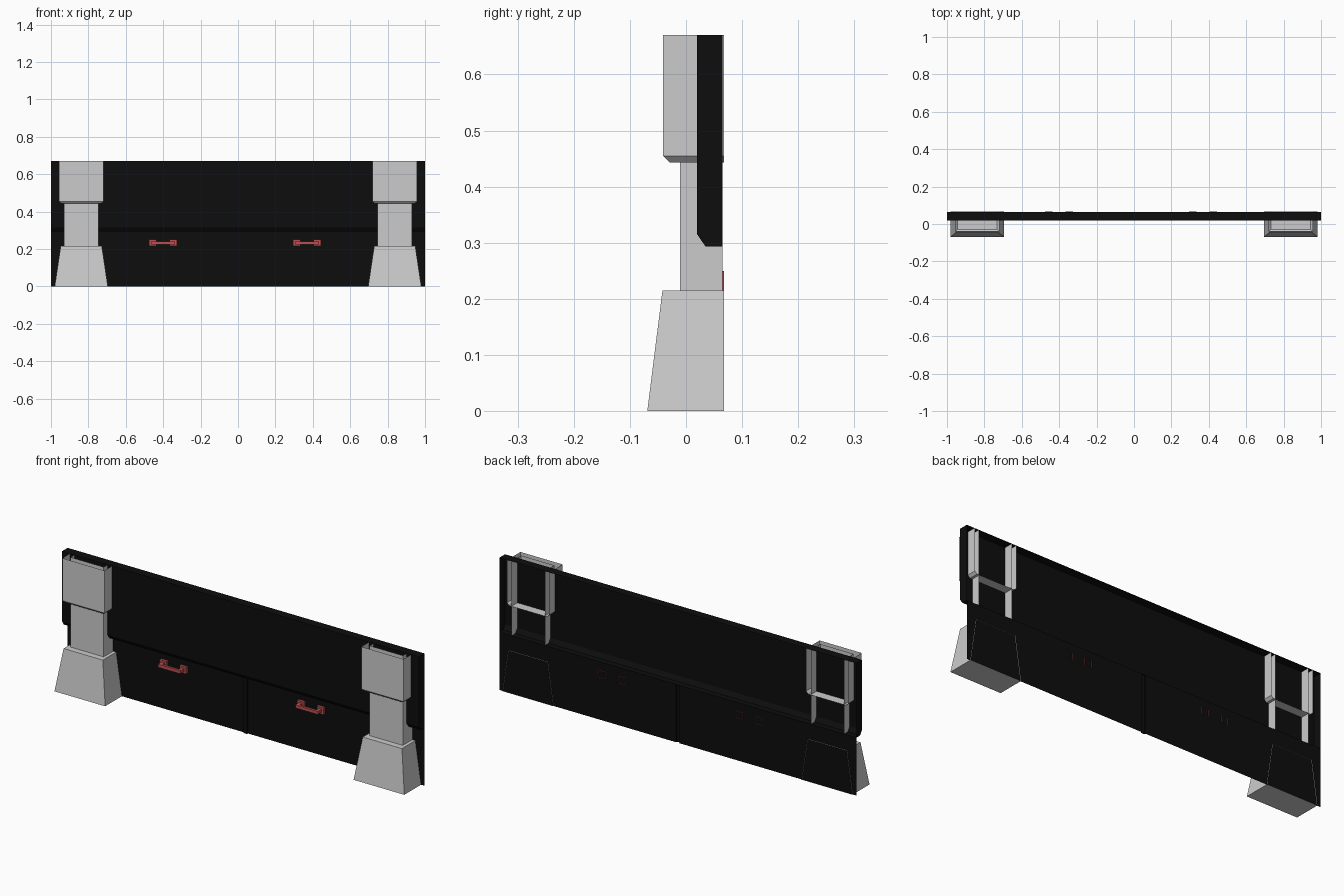
import bpy
import bmesh

cube = bpy.data.objects.get("Cube")
if cube:
    bpy.data.objects.remove(cube, do_unlink=True)


def material(name, color):
    m = bpy.data.materials.new(name)
    m.use_nodes = True
    m.diffuse_color = (*color, 1)
    bsdf = next(n for n in m.node_tree.nodes if n.type == 'BSDF_PRINCIPLED')
    bsdf.inputs["Base Color"].default_value = (*color, 1)
    bsdf.inputs["Roughness"].default_value = 0.8
    return m


BLACK = material("black", (0.004, 0.004, 0.004))
GREY = material("light grey", (0.6, 0.6, 0.6))
RED = material("red", (0.5, 0.08, 0.08))
BACK = 0.068    # rear edge of the pilasters
SHEET = 0.065   # plane of the lower doors


def finish(bm, name, mat):
    mesh = bpy.data.meshes.new(name)
    bm.to_mesh(mesh)
    bm.free()
    obj = bpy.data.objects.new(name, mesh)
    bpy.context.collection.objects.link(obj)
    mesh.materials.append(mat)
    return obj


def add_stack(bm, cx, levels, back, bottom=True, top=True):
    """Rectangular sections (half width, front y, z), open at the rear."""
    rings = [[bm.verts.new((cx + x, y, z)) for x, y in
              ((-w, back), (-w, front), (w, front), (w, back))]
             for w, front, z in levels]
    for low, high in zip(rings, rings[1:]):
        for i in range(3):
            bm.faces.new((low[i], low[i + 1], high[i + 1], high[i]))
    if bottom:
        bm.faces.new(rings[0][::-1])
    if top:
        bm.faces.new(rings[-1])


def stack(name, mat, cx, levels, back, bottom=True, top=True):
    bm = bmesh.new()
    add_stack(bm, cx, levels, back, bottom, top)
    return finish(bm, name, mat)


# Upper panel: hollow shell, open behind, with a chamfered lower front edge
stack("upper_panel", BLACK, 0,
      [(1, 0.035, 0.293), (1, 0.02, 0.315), (1, 0.02, 0.67)], SHEET)

# Lower doors: thin sheets either side of a narrow centre rib
bm = bmesh.new()
rib = ((-1, SHEET), (-0.01, SHEET), (-0.01, 0.058),
       (0.01, 0.058), (0.01, SHEET), (1, SHEET))
low = [bm.verts.new((x, y, 0)) for x, y in rib]
high = [bm.verts.new((x, y, 0.293)) for x, y in rib]
for i in range(len(rib) - 1):
    bm.faces.new((low[i], low[i + 1], high[i + 1], high[i]))
finish(bm, "lower_doors", BLACK)

# Pilasters: tapered base, open shaft and open-topped capital
for side, cx in (("right", -0.838), ("left", 0.838)):
    stack(side + "_pilaster_base", GREY, cx,
          [(0.142, -0.069, 0), (0.11, -0.042, 0.215)], BACK)
    stack(side + "_pilaster_shaft", GREY, cx,
          [(0.093, -0.011, 0.215), (0.093, -0.011, 0.67)], SHEET,
          bottom=False, top=False)
    stack(side + "_pilaster_capital", GREY, cx,
          [(0.106, -0.029, 0.443), (0.118, -0.041, 0.455),
           (0.118, -0.041, 0.67)], BACK, top=False)

# Handles: two mounting pads, two arms and a grip bar
for side, cx in (("right", -0.401), ("left", 0.369)):
    bm = bmesh.new()
    for offset in (-0.055, 0.055):
        add_stack(bm, cx + offset,
                  [(0.019, 0.052, 0.215), (0.019, 0.052, 0.25)], BACK)
        add_stack(bm, cx + offset,
                  [(0.008, 0.022, 0.225), (0.008, 0.022, 0.241)], 0.052)
    add_stack(bm, cx, [(0.063, 0.022, 0.225), (0.063, 0.022, 0.241)], 0.034)
    finish(bm, side + "_handle", RED)
